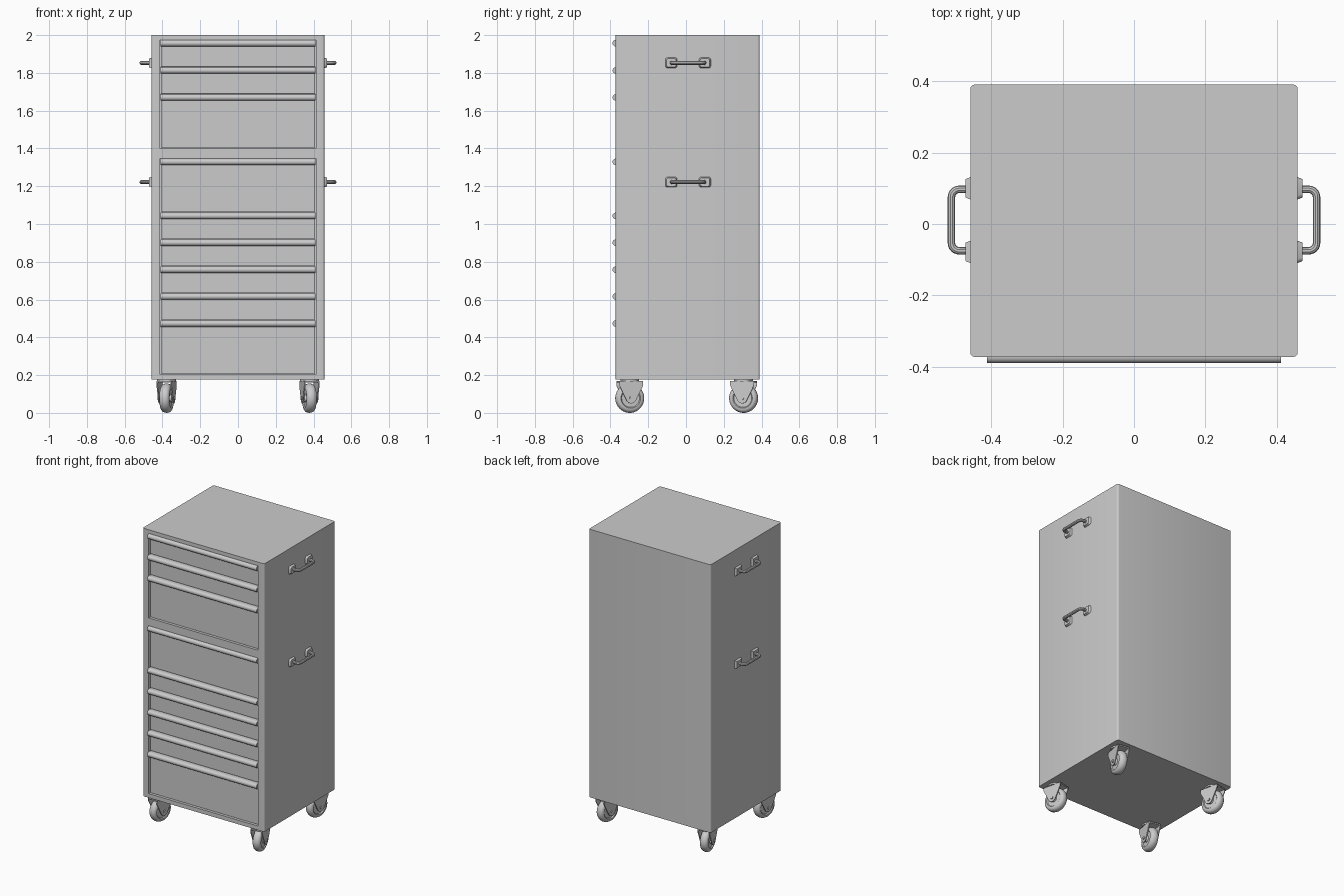
import bpy, bmesh
from math import sin, cos, pi, radians
from mathutils import Matrix, Vector

if "Cube" in bpy.data.objects:
    bpy.data.objects.remove(bpy.data.objects["Cube"])


def finish(name, bm, matrix=None):
    bmesh.ops.recalc_face_normals(bm, faces=bm.faces)
    me = bpy.data.meshes.new(name)
    bm.to_mesh(me)
    bm.free()
    if matrix:
        me.transform(matrix)
    ob = bpy.data.objects.new(name, me)
    bpy.context.collection.objects.link(ob)
    return ob


def box(name, lo, hi, matrix=None):
    lo, hi = Vector(lo), Vector(hi)
    bm = bmesh.new()
    bmesh.ops.create_cube(bm, size=1)
    for v in bm.verts:
        v.co = Vector(a * b for a, b in zip(v.co, hi - lo)) + (lo + hi) / 2
    return finish(name, bm, matrix)


def prism(name, pts, axis, lo, hi, matrix=None):
    """Extrude a 2D outline along x (outline in y,z) or z (outline in x,y)."""
    bm = bmesh.new()
    place = (lambda p, a: (a, *p)) if axis == 'x' else (lambda p, a: (*p, a))
    f = bm.faces.new([bm.verts.new(place(p, lo)) for p in pts])
    new = bmesh.ops.extrude_face_region(bm, geom=[f])['geom']
    d = Vector(place((0, 0), hi - lo))
    bmesh.ops.translate(bm, vec=d, verts=[v for v in new if isinstance(v, bmesh.types.BMVert)])
    return finish(name, bm, matrix)


def arc(cx, cy, r, a0, a1, n):
    return [(cx + r * cos(radians(a0 + (a1 - a0) * i / n)),
             cy + r * sin(radians(a0 + (a1 - a0) * i / n))) for i in range(n + 1)]


def lathe_x(name, profile, matrix, steps=40):
    """Revolve (x, radius) points about the x axis."""
    bm = bmesh.new()
    vs = [bm.verts.new((x, 0, r)) for x, r in profile]
    es = [bm.edges.new(p) for p in zip(vs, vs[1:])]
    bmesh.ops.spin(bm, geom=vs + es, axis=(1, 0, 0), cent=(0, 0, 0), angle=2 * pi, steps=steps)
    bmesh.ops.remove_doubles(bm, verts=bm.verts, dist=1e-5)
    return finish(name, bm, matrix)


HX, FRONT, BACK, Z0, Z1 = 0.458, -0.372, 0.39, 0.176, 2.0
OPEN_X = 0.412

# Cabinet body with rounded upright corners
R = 0.012
outline = (arc(HX - R, BACK - R, R, 0, 90, 4) + arc(-HX + R, BACK - R, R, 90, 180, 4)
           + arc(-HX + R, FRONT + R, R, 180, 270, 4) + arc(HX - R, FRONT + R, R, 270, 360, 4))
body = prism("cabinet_body", outline, 'z', Z0, Z1)

# Drawer banks: tops of each drawer, last value is the bottom of the bank
banks = [[1.975, 1.831, 1.688, 1.40],
         [1.347, 1.061, 0.919, 0.776, 0.634, 0.491, 0.204]]
n = 0
for bank in banks:
    # Recess for the bank
    cutter = box("recess_cutter", (-OPEN_X, FRONT - 0.05, bank[-1]),
                 (OPEN_X, FRONT + 0.03, bank[0]))
    mod = body.modifiers.new("recess", 'BOOLEAN')
    mod.operation, mod.solver, mod.object = 'DIFFERENCE', 'EXACT', cutter
    bpy.context.view_layer.objects.active = body
    bpy.ops.object.modifier_apply(modifier=mod.name)
    bpy.data.objects.remove(cutter)
    # Drawer fronts with full-width rounded pulls
    for top, bottom in zip(bank, bank[1:]):
        n += 1
        g = 0.004
        box(f"drawer_front_{n}", (-OPEN_X + g, FRONT + 0.012, bottom + g),
            (OPEN_X - g, FRONT + 0.031, top - 0.001))
        h = 0.017
        zc, yc = top - 0.001 - h, FRONT
        pull = ([(FRONT + 0.014, zc - h)] + arc(yc, zc, h, 270, 90, 10)
                + [(FRONT + 0.014, zc + h)])
        prism(f"drawer_pull_{n}", pull, 'x', -OPEN_X + 0.001, OPEN_X - 0.001)

# Side grab handles
YC = 0.011
for side, s in (("right", 1), ("left", -1)):
    for level, z in (("upper", 1.853), ("lower", 1.222)):
        for end, e in (("front", -1), ("back", 1)):
            # Tapered mounting pad
            pad_y = YC + e * 0.089
            bm = bmesh.new()
            bmesh.ops.create_cube(bm, size=1)
            for v in bm.verts:
                k = 0.8 if v.co.x > 0 else 1
                v.co = Vector((s * (HX + (0.014 if v.co.x > 0 else -0.002)),
                               pad_y + v.co.y * 0.064 * k, z + v.co.z * 0.056 * k))
            edges = [ed for ed in bm.edges if abs(ed.verts[0].co.x - ed.verts[1].co.x) > 0.01]
            bmesh.ops.bevel(bm, geom=edges, offset=0.01, segments=3, profile=0.5,
                            affect='EDGES')
            finish(f"{side}_{level}_handle_pad_{end}", bm)
        # Bent bar
        r, xo, w = 0.022, 0.511, 0.086
        path = ([(HX, -w)] + arc(xo - r, -w + r, r, -90, 0, 6)
                + arc(xo - r, w - r, r, 0, 90, 6) + [(HX, w)])
        cu = bpy.data.curves.new("bar", 'CURVE')
        cu.dimensions, cu.bevel_depth, cu.bevel_resolution = '3D', 0.0105, 3
        sp = cu.splines.new('POLY')
        sp.points.add(len(path) - 1)
        for p, (x, y) in zip(sp.points, path):
            p.co = (s * x, YC + y, z, 1)
        bar = bpy.data.objects.new(f"{side}_{level}_handle_bar", cu)
        bpy.context.collection.objects.link(bar)
        bpy.ops.object.select_all(action='DESELECT')
        bar.select_set(True)
        bpy.context.view_layer.objects.active = bar
        bpy.ops.object.convert(target='MESH')

# Swivel casters, toed slightly outward
half = [(0.031, 0), (0.031, 0.018), (0.021, 0.022), (0.021, 0.048), (0.027, 0.053),
        (0.026, 0.063), (0.021, 0.071), (0.012, 0.076), (0, 0.078)]
wheel = half + [(-x, r) for x, r in half[-2::-1]]
AXLE = 0.078
leg = ([(-0.064, 0.168), (-0.064, 0.145)] + arc(0, AXLE, 0.028, 200, 340, 8)
       + [(0.064, 0.145), (0.064, 0.168)])
for sx, side in ((1, "right"), (-1, "left")):
    for sy, end, y in ((-1, "front", -0.298), (1, "back", 0.305)):
        tag = f"{end}_{side}_caster"
        m = (Matrix.Translation((sx * 0.378, y, 0))
             @ Matrix.Rotation(radians(-12 * sx * sy), 4, 'Z'))
        lathe_x(f"{tag}_wheel", wheel, m @ Matrix.Translation((0, 0, AXLE)))
        for k, a in (("inner", -0.041), ("outer", 0.035)):
            prism(f"{tag}_fork_{k}", leg, 'x', a, a + 0.006, m)
        box(f"{tag}_crown", (-0.041, -0.064, 0.160), (0.041, 0.064, 0.168), m)
        prism(f"{tag}_swivel", arc(0, 0, 0.05, 0, 345, 23), 'z', 0.166, Z0 + 0.002, m)
        lathe_x(f"{tag}_axle", [(-0.047, 0), (-0.047, 0.01), (0.047, 0.01), (0.047, 0)],
                m @ Matrix.Translation((0, 0, AXLE)), 12)

# Smooth shading with crisp edges
bpy.ops.object.select_all(action='SELECT')
bpy.context.view_layer.objects.active = body
bpy.ops.object.shade_smooth_by_angle(angle=radians(35))
